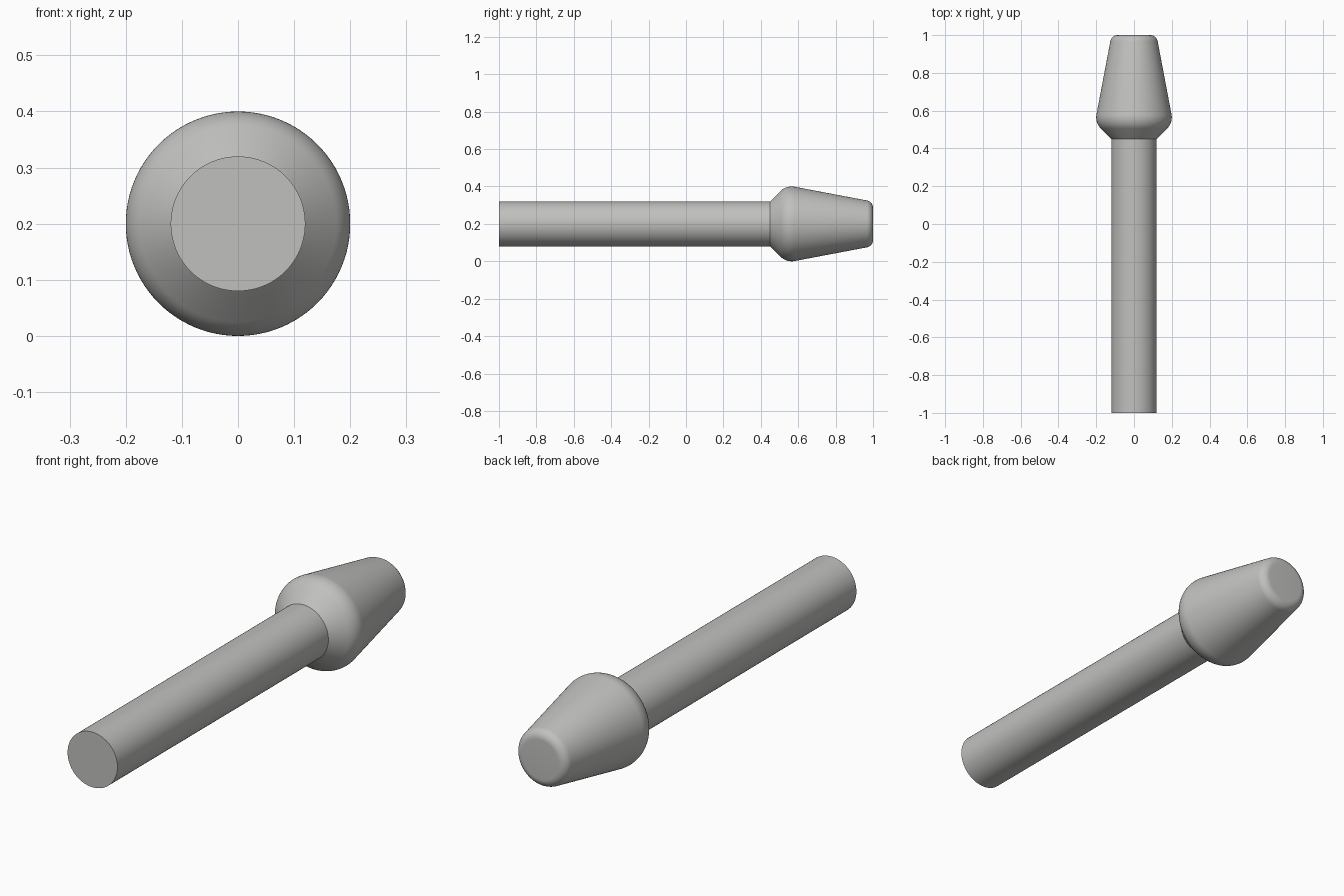
import bpy, bmesh
from math import sin, cos, radians, tau
from mathutils import Matrix, Vector

cube = bpy.data.objects.get("Cube")
if cube:
    bpy.data.objects.remove(cube, do_unlink=True)

SEGMENTS = 96
AXIS_Z = 0.2

steel = bpy.data.materials.new("light_grey_metal")
steel.use_nodes = True
colour = (0.53, 0.53, 0.52, 1)
steel.diffuse_color = colour
steel.node_tree.nodes["Principled BSDF"].inputs["Base Color"].default_value = colour


def arc(y, r, radius, start, end, steps=10):
    """Rounded corner of a profile, as (y, radius) points."""
    angles = [radians(start + (end - start) * i / steps) for i in range(steps + 1)]
    return [(y + radius * cos(a), r + radius * sin(a)) for a in angles]


def lathe(name, profile):
    """Spin a (y, radius) profile about the long axis."""
    bm = bmesh.new()
    verts = [bm.verts.new((0, y, r)) for y, r in profile]
    edges = [bm.edges.new(pair) for pair in zip(verts, verts[1:])]
    bmesh.ops.spin(bm, geom=verts + edges, cent=(0, 0, 0), axis=(0, 1, 0),
                   angle=tau, steps=SEGMENTS, use_duplicate=False)
    bmesh.ops.remove_doubles(bm, verts=bm.verts, dist=0.0001)
    bmesh.ops.recalc_face_normals(bm, faces=bm.faces)
    bmesh.ops.translate(bm, verts=bm.verts, vec=(0, 0, AXIS_Z))
    mesh = bpy.data.meshes.new(name)
    bm.to_mesh(mesh)
    bm.free()
    mesh.materials.append(steel)
    obj = bpy.data.objects.new(name, mesh)
    bpy.context.collection.objects.link(obj)
    bpy.ops.object.select_all(action='DESELECT')
    obj.select_set(True)
    bpy.context.view_layer.objects.active = obj
    bpy.ops.object.shade_smooth_by_angle(angle=radians(30))
    return obj


# Straight shank, flared shoulder, rounded rim, tapered head and rounded tip
lathe("shank_and_tapered_head",
      [(-1, 0), (-1, 0.12), (0.45, 0.12)]
      + arc(0.565, 0.115, 0.085, 135, 79)
      + arc(0.96, 0.086, 0.04, 79, 0)
      + [(1, 0)])
